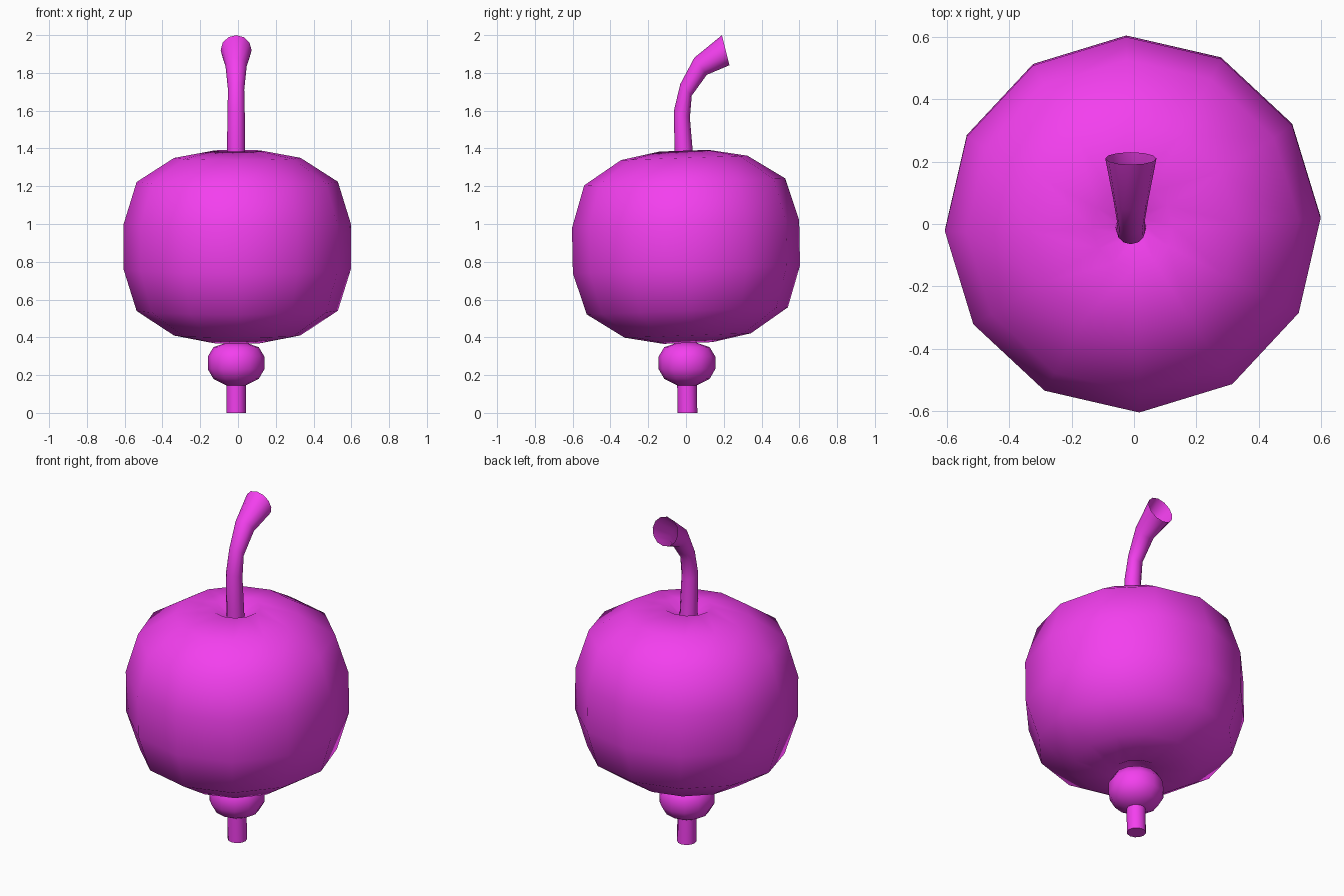
import bpy, bmesh, math

if "Cube" in bpy.data.objects:
    bpy.data.objects.remove(bpy.data.objects["Cube"])

SIDES = 12
mat = bpy.data.materials.new("magenta")
mat.diffuse_color = (0.9, 0.05, 0.86, 1)
mat.use_nodes = True
mat.node_tree.nodes["Principled BSDF"].inputs["Base Color"].default_value = mat.diffuse_color


def loft(name, rings, cap_start=False, cap_end=False, spin=0.0):
    """Skin rings given as (x, y, z, radius, tilt about x in degrees)."""
    bm = bmesh.new()
    loops = []
    for x, y, z, r, tilt in rings:
        a = math.radians(tilt)
        loop = []
        for i in range(SIDES):
            t = 2 * math.pi * i / SIDES + math.radians(spin)
            u, v = r * math.cos(t), r * math.sin(t)
            loop.append(bm.verts.new((x + u, y + v * math.cos(a), z - v * math.sin(a))))
        loops.append(loop)
    for lo, hi in zip(loops, loops[1:]):
        for i in range(SIDES):
            j = (i + 1) % SIDES
            bm.faces.new((lo[i], lo[j], hi[j], hi[i]))
    if cap_start:
        bm.faces.new(loops[0][::-1])
    if cap_end:
        bm.faces.new(loops[-1])
    me = bpy.data.meshes.new(name)
    bm.to_mesh(me)
    bm.free()
    ob = bpy.data.objects.new(name, me)
    bpy.context.collection.objects.link(ob)
    me.materials.append(mat)
    bpy.ops.object.select_all(action='DESELECT')
    ob.select_set(True)
    bpy.context.view_layer.objects.active = ob
    bpy.ops.object.shade_smooth_by_angle(angle=math.radians(60))
    return ob


# Fruit body: dimpled at both poles, leaning very slightly
body = [(0.045, 0.42), (0.13, 0.37), (0.335, 0.41), (0.533, 0.54), (0.602, 0.76),
        (0.602, 1.0), (0.533, 1.223), (0.335, 1.35), (0.13, 1.388), (0.045, 1.335)]
loft("fruit_body", [(-0.004, (z - 0.88) * -0.02, z, r, -2) for r, z in body],
     True, True, spin=2)

# Small bead under the body
bead = [(0.05, 0.145), (0.12, 0.18), (0.15, 0.232), (0.15, 0.298), (0.12, 0.348), (0.05, 0.372)]
loft("lower_bead", [(-0.01, 0.005, z, r, 0) for r, z in bead], True, True)

# Straight foot
loft("foot", [(-0.01, 0.008, 0.0, 0.052, 0), (-0.01, 0.005, 0.17, 0.052, 0)], True)

# Curved stem flaring to an open end
loft("stem", [(-0.01, -0.01, 1.30, 0.05, 0), (-0.01, -0.012, 1.38, 0.048, 0),
              (-0.01, -0.022, 1.58, 0.046, 22), (-0.01, 0.0, 1.71, 0.043, 45),
              (-0.01, 0.077, 1.835, 0.056, 54), (-0.01, 0.21, 1.92, 0.082, 76)], True)
